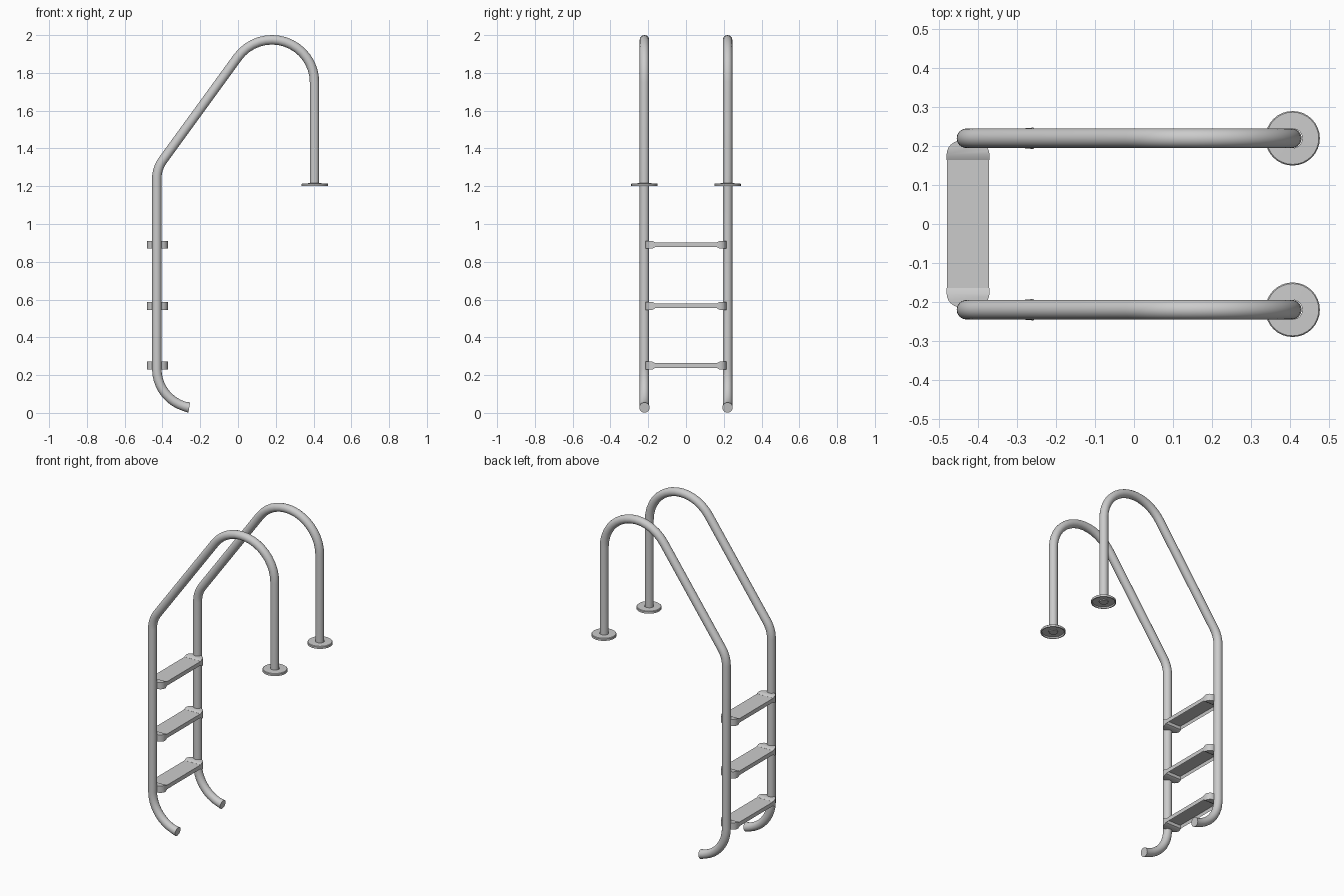
import bpy, bmesh
from math import sin, cos, pi, radians

if "Cube" in bpy.data.objects:
    bpy.data.objects.remove(bpy.data.objects["Cube"])

RAIL_Y = 0.22
TUBE_R = 0.025


def finish(name, bm, mirror=False, loc=(0, 0, 0)):
    bmesh.ops.recalc_face_normals(bm, faces=bm.faces)
    me = bpy.data.meshes.new(name)
    bm.to_mesh(me)
    bm.free()
    ob = bpy.data.objects.new(name, me)
    ob.location = loc
    bpy.context.collection.objects.link(ob)
    if mirror:
        mod = ob.modifiers.new("Mirror", 'MIRROR')
        mod.use_axis = (False, True, False)
    bpy.ops.object.select_all(action='DESELECT')
    ob.select_set(True)
    bpy.context.view_layer.objects.active = ob
    bpy.ops.object.shade_smooth_by_angle(angle=radians(35))
    return ob


def arc(cx, cz, r, a0, a1, n):
    """Points of (x, z, tangent angle) along an arc, angles in degrees."""
    s = 1 if a1 > a0 else -1
    out = []
    for i in range(n + 1):
        a = radians(a0 + (a1 - a0) * i / n)
        out.append((cx + r * cos(a), cz + r * sin(a), a + s * pi / 2))
    return out


def bridge(bm, rings):
    n = len(rings[0])
    for a, b in zip(rings, rings[1:]):
        for i in range(n):
            j = (i + 1) % n
            bm.faces.new((a[i], a[j], b[j], b[i]))


# bent handrail: foot curve, lower bend, top hoop, straight leg
path = arc(-0.222, 0.233, 0.208, 260, 180, 10)
path += arc(-0.265, 1.24, 0.165, 180, 144, 6)
path += arc(0.18, 1.75, 0.225, 144, 0, 16)
path.append((0.405, 1.203, -pi / 2))
bm = bmesh.new()
rings = []
for k, (x, z, t) in enumerate(path):
    r = TUBE_R * (1.1 if k == 0 else 1)
    ring = []
    for i in range(24):
        a = 2 * pi * i / 24
        u, v = r * cos(a), r * sin(a)
        ring.append(bm.verts.new((x - u * sin(t), RAIL_Y + v, z + u * cos(t))))
    rings.append(ring)
bridge(bm, rings)
bm.faces.new(rings[0])
bm.faces.new(rings[-1])
finish("handrails", bm, mirror=True)

# round deck flanges with a shallow hollow underside
bm = bmesh.new()
rings = [[bm.verts.new((0.407 + r * cos(2 * pi * i / 32),
                        RAIL_Y + r * sin(2 * pi * i / 32), z)) for i in range(32)]
         for r, z in ((0.025, 1.216), (0.067, 1.215), (0.07, 1.212),
                      (0.07, 1.2), (0.064, 1.2), (0.062, 1.208), (0.025, 1.208))]
bridge(bm, rings + rings[:1])
finish("deck_flanges", bm, mirror=True)


def tread(name, z):
    # flat tread, hollow below
    bm = bmesh.new()
    bmesh.ops.create_cube(bm, size=1)
    for v in bm.verts:
        v.co.x *= 0.108
        v.co.y *= 0.35
        v.co.z = 0.013 if v.co.z > 0 else -0.012
    bm.normal_update()
    under = [f for f in bm.faces if f.normal.z < -0.5]
    bmesh.ops.inset_region(bm, faces=under, thickness=0.006)
    for v in under[0].verts:
        v.co.z = 0.007
    finish(name, bm, loc=(-0.426, 0, z))


def end_caps(name, z):
    # thicker rounded end caps, sloping down to meet the tread
    w, y0, y1, y2, r = 0.055, 0.164, 0.178, 0.214, 0.036
    outline = [(w, y0), (w, y1)]
    for cx, a0 in ((w - r, 0), (r - w, 90)):
        for i in range(7):
            a = radians(a0 + 15 * i)
            if a0 or i:
                outline.append((cx + r * cos(a), y2 - r + r * sin(a)))
    outline.append((-w, y0))
    bm = bmesh.new()
    n = len(outline)
    top = [bm.verts.new((x, y, 0.0135 if y == y0 else 0.021)) for x, y in outline]
    bot = [bm.verts.new((x, y, -0.0125 if y == y0 else -0.021)) for x, y in outline]
    bridge(bm, [top, bot])
    for ring in (top, bot):
        bm.faces.new((ring[0], ring[1], ring[n - 2], ring[n - 1]))
        bm.faces.new(ring[1:n - 1])
    finish(name, bm, mirror=True, loc=(-0.426, 0, z))


for label, z in (("lower", 0.25), ("middle", 0.566), ("upper", 0.89)):
    tread(label + "_tread", z)
    end_caps(label + "_tread_end_caps", z)
